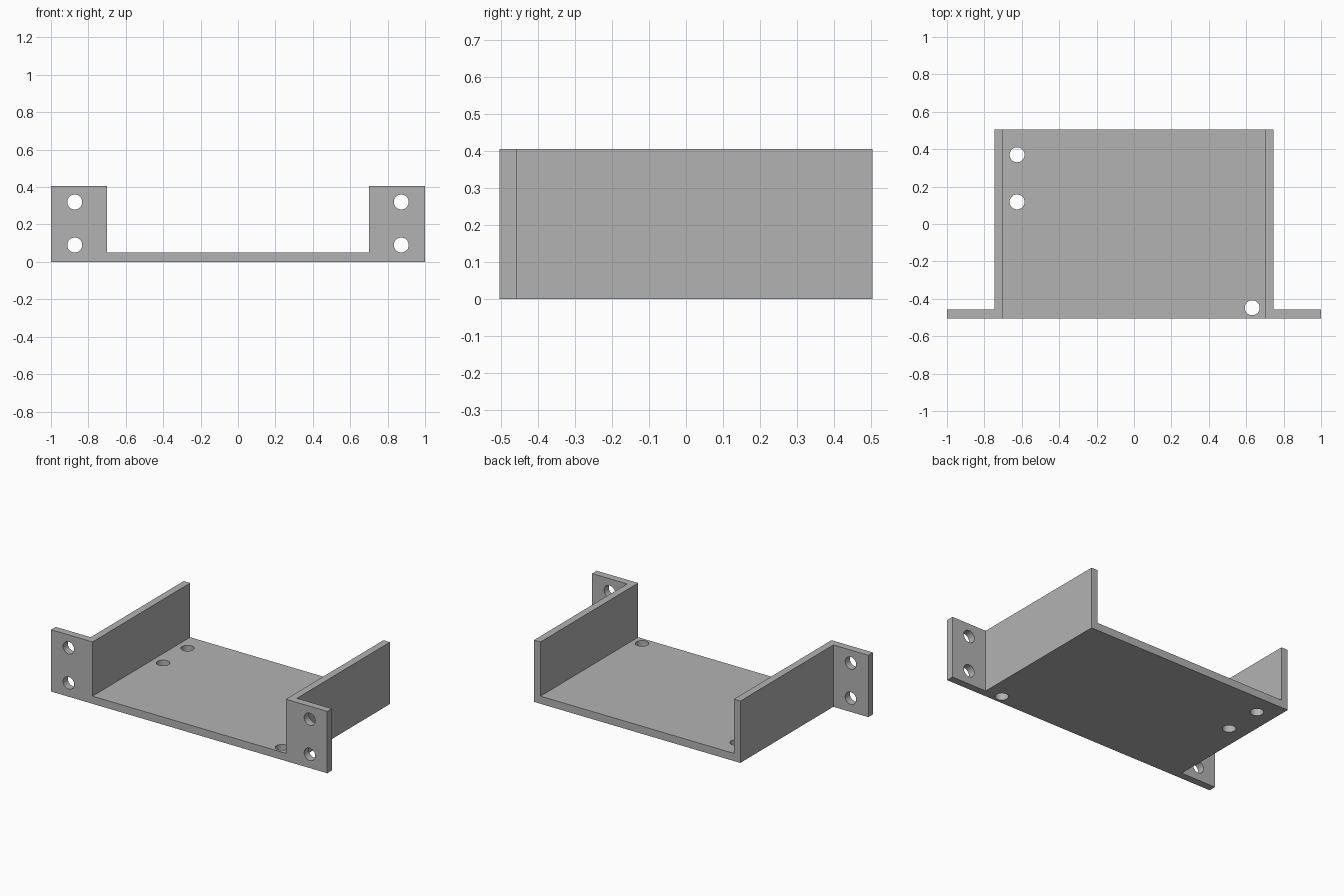
import bpy
import bmesh
from mathutils import Matrix

if "Cube" in bpy.data.objects:
    bpy.data.objects.remove(bpy.data.objects["Cube"], do_unlink=True)

HALF_WIDTH, FRONT, BACK, HEIGHT = 1.0, -0.505, 0.505, 0.405
INNER, OUTER = 0.70, 0.747       # side wall faces
FLANGE_BACK = -0.457
FLOOR_TOP = 0.05
HOLE_RADIUS = 0.04

grey = bpy.data.materials.new("plain grey")
grey.use_nodes = True
colour = (0.45, 0.45, 0.45, 1)
grey.diffuse_color = colour
grey.node_tree.nodes["Principled BSDF"].inputs["Base Color"].default_value = colour


def finish(name, bm):
    bmesh.ops.recalc_face_normals(bm, faces=bm.faces)
    mesh = bpy.data.meshes.new(name)
    bm.to_mesh(mesh)
    bm.free()
    obj = bpy.data.objects.new(name, mesh)
    bpy.context.collection.objects.link(obj)
    mesh.materials.append(grey)
    return obj


def extruded_plan(name, outline, height):
    bm = bmesh.new()
    face = bm.faces.new([bm.verts.new((x, y, 0)) for x, y in outline])
    result = bmesh.ops.extrude_face_region(bm, geom=[face])
    top = [v for v in result["geom"] if isinstance(v, bmesh.types.BMVert)]
    bmesh.ops.translate(bm, verts=top, vec=(0, 0, height))
    return finish(name, bm)


def drill(obj, centres, axis):
    """Cut round through holes along the given axis, then drop the cutter."""
    bm = bmesh.new()
    turn = Matrix.Rotation(1.5707963, 4, "X") if axis == "Y" else Matrix()
    for centre in centres:
        bmesh.ops.create_cone(bm, cap_ends=True, segments=40, radius1=HOLE_RADIUS,
                              radius2=HOLE_RADIUS, depth=0.2,
                              matrix=Matrix.Translation(centre) @ turn)
    cutter = finish("hole_cutter", bm)
    cutter.hide_render = True
    mod = obj.modifiers.new("holes", "BOOLEAN")
    mod.operation, mod.solver, mod.object = "DIFFERENCE", "EXACT", cutter
    bpy.context.view_layer.objects.active = obj
    bpy.ops.object.modifier_apply(modifier=mod.name)
    bpy.data.objects.remove(cutter, do_unlink=True)


# Floor plate with three mounting holes
floor = extruded_plan("floor_plate", [(-INNER, FRONT), (INNER, FRONT),
                                      (INNER, BACK), (-INNER, BACK)], FLOOR_TOP)
drill(floor, [(-0.625, 0.37, 0), (-0.625, 0.118, 0), (0.632, -0.448, 0)], "Z")

# L-shaped side walls, each with a drilled front flange
for side, label in ((1, "left"), (-1, "right")):
    plan = [(INNER, FRONT), (HALF_WIDTH, FRONT), (HALF_WIDTH, FLANGE_BACK),
            (OUTER, FLANGE_BACK), (OUTER, BACK), (INNER, BACK)]
    wall = extruded_plan(label + "_wall_and_flange", [(side * x, y) for x, y in plan], HEIGHT)
    drill(wall, [(side * 0.873, FRONT, z) for z in (0.09, 0.32)], "Y")

# Smooth hole walls with crisp edges
bpy.ops.object.select_all(action="DESELECT")
for obj in bpy.context.collection.objects:
    if obj.type == "MESH" and obj.data.materials and obj.data.materials[0] == grey:
        obj.select_set(True)
bpy.ops.object.shade_smooth_by_angle(angle=0.5)
